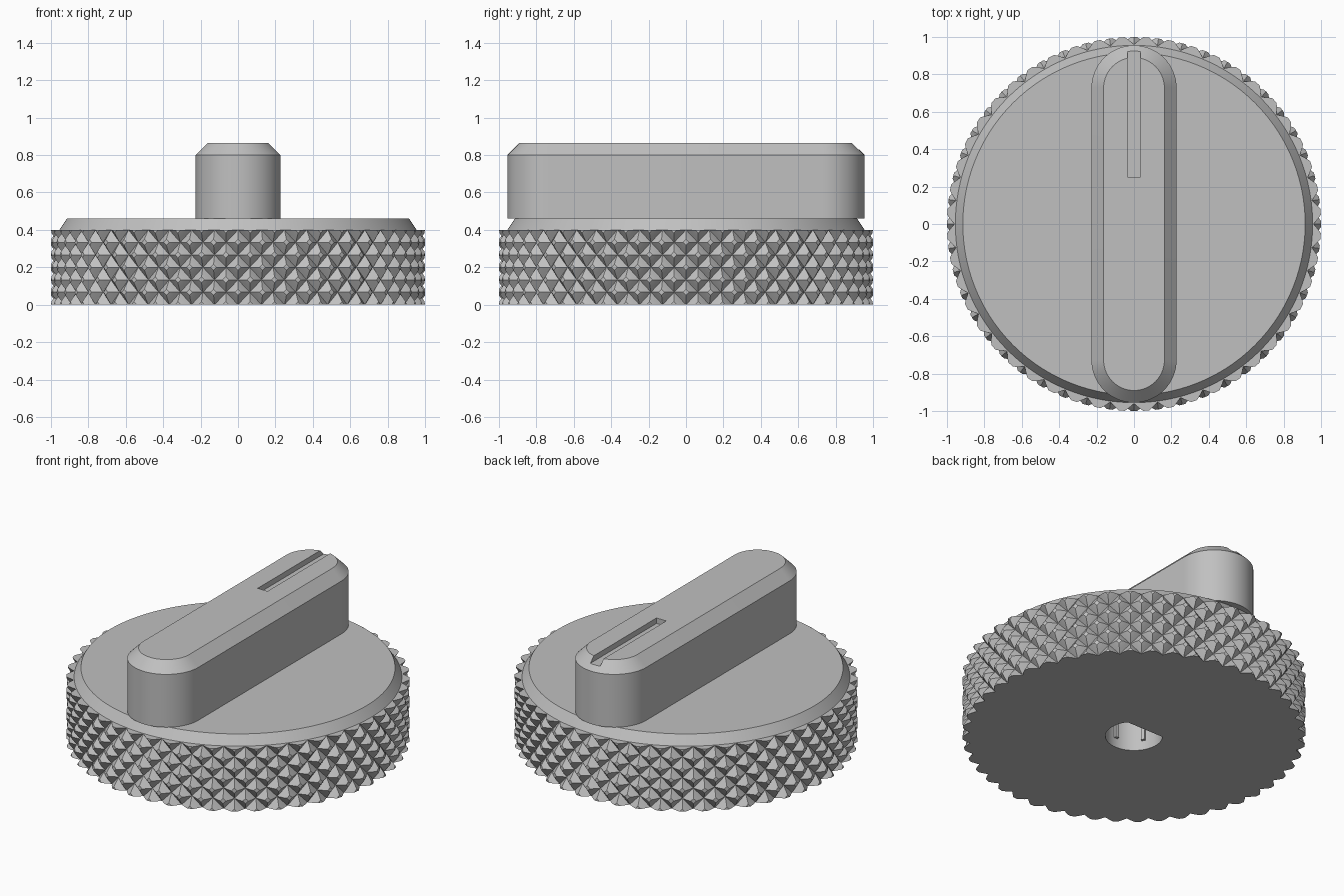
import bpy, bmesh, math
from math import pi, sin, cos

if "Cube" in bpy.data.objects:
    bpy.data.objects.remove(bpy.data.objects["Cube"], do_unlink=True)

grey = bpy.data.materials.new("satin_grey")
grey.use_nodes = True
COLOR = (0.53, 0.53, 0.53, 1)
grey.diffuse_color = COLOR
grey.node_tree.nodes["Principled BSDF"].inputs["Base Color"].default_value = COLOR


def finish(bm, name):
    bmesh.ops.recalc_face_normals(bm, faces=bm.faces)
    mesh = bpy.data.meshes.new(name)
    bm.to_mesh(mesh)
    bm.free()
    mesh.materials.append(grey)
    ob = bpy.data.objects.new(name, mesh)
    bpy.context.collection.objects.link(ob)
    return ob


def activate(ob):
    bpy.ops.object.select_all(action='DESELECT')
    ob.select_set(True)
    bpy.context.view_layer.objects.active = ob


def smooth(ob):
    activate(ob)
    bpy.ops.object.shade_smooth_by_angle(angle=math.radians(28))


def add_ring(bm, points, z):
    return [bm.verts.new((x, y, z)) for x, y in points]


def bridge(bm, a, b):
    for i in range(len(a)):
        k = (i + 1) % len(a)
        bm.faces.new((a[i], a[k], b[k], b[i]))


def prism(name, levels):
    """Closed solid from (outline, z) sections."""
    bm = bmesh.new()
    rings = [add_ring(bm, pts, z) for pts, z in levels]
    for a, b in zip(rings, rings[1:]):
        bridge(bm, a, b)
    bm.faces.new(rings[0])
    bm.faces.new(rings[-1])
    return finish(bm, name)


def cut(ob, cutter):
    mod = ob.modifiers.new("cut", 'BOOLEAN')
    mod.operation = 'DIFFERENCE'
    mod.solver = 'EXACT'
    mod.object = cutter
    activate(ob)
    bpy.ops.object.modifier_apply(modifier=mod.name)
    bpy.data.objects.remove(cutter, do_unlink=True)


def circle(r, n):
    return [(r * cos(2 * pi * i / n), r * sin(2 * pi * i / n)) for i in range(n)]


def rectangle(x0, x1, y0, y1):
    return [(x0, y0), (x1, y0), (x1, y1), (x0, y1)]


# Knurled disc: two crossing sets of helical grooves around the rim
TEETH, SUB, ROWS = 48, 8, 3
COLS, LAYERS = TEETH * SUB, ROWS * SUB
DEPTH, RIM_Z = 0.04, 0.40


def groove(t):
    """Distance from the nearest groove, 0 to 1."""
    f = t % 1.0
    return 2 * min(f, 1 - f)


bm = bmesh.new()
rings = []
for j in range(LAYERS + 1):
    pts = []
    for i in range(COLS):
        h = min(groove((i + j) / SUB), groove((i - j) / SUB))
        r = 1 - DEPTH * (1 - min(1, 1.4 * h))
        a = 2 * pi * i / COLS
        pts.append((r * cos(a), r * sin(a)))
    rings.append(add_ring(bm, pts, RIM_Z * j / LAYERS))
for j in range(LAYERS):
    lo, hi = rings[j], rings[j + 1]
    for i in range(COLS):
        k = (i + 1) % COLS
        # split each cell along the direction of its nearer groove
        if groove((i + j + 1) / SUB) < groove((i - j) / SUB):
            bm.faces.new((lo[i], lo[k], hi[i]))
            bm.faces.new((lo[k], hi[k], hi[i]))
        else:
            bm.faces.new((lo[i], lo[k], hi[k]))
            bm.faces.new((lo[i], hi[k], hi[i]))
# Top ledge, chamfer and caps
shoulder = add_ring(bm, circle(0.955, COLS), RIM_Z)
crown = add_ring(bm, circle(0.915, COLS), 0.46)
bridge(bm, rings[-1], shoulder)
bridge(bm, shoulder, crown)
bm.faces.new(crown)
bm.faces.new(rings[0])
disc = finish(bm, "knurled_disc")

# D-shaped shaft bore with its flat towards the back
bore = [(x, min(y, 0.10)) for x, y in circle(0.167, 64)]
bore = [p for i, p in enumerate(bore) if p[1] < 0.0999 or
        bore[i - 1][1] < 0.0999 or bore[(i + 1) % 64][1] < 0.0999]
cut(disc, prism("bore_cutter", [(bore, -0.1), (bore, 0.40)]))
smooth(disc)

# Grip bar: rounded ends and a chamfered top
def stadium(r, half, n=32):
    pts = []
    for side in (1, -1):
        for i in range(n + 1):
            a = pi * i / n
            pts.append((side * r * cos(a), side * (half + r * sin(a))))
    return pts


R, HALF, CH = 0.2275, 0.7275, 0.065
grip = prism("grip_bar", [(stadium(R, HALF), 0.46), (stadium(R, HALF), 0.80),
                          (stadium(R - CH, HALF), 0.865)])
# Pointer slot
slot = rectangle(-0.035, 0.035, 0.25, 0.925)
cut(grip, prism("slot_cutter", [(slot, 0.83), (slot, 1.0)]))
smooth(grip)

# Crush ribs inside the bore
for n, deg in enumerate((210, 270, 330)):
    rib = prism(f"bore_rib_{n + 1}", [(rectangle(0.15, 0.18, -0.012, 0.012), z)
                                      for z in (0.06, 0.41)])
    rib.rotation_euler.z = math.radians(deg)
